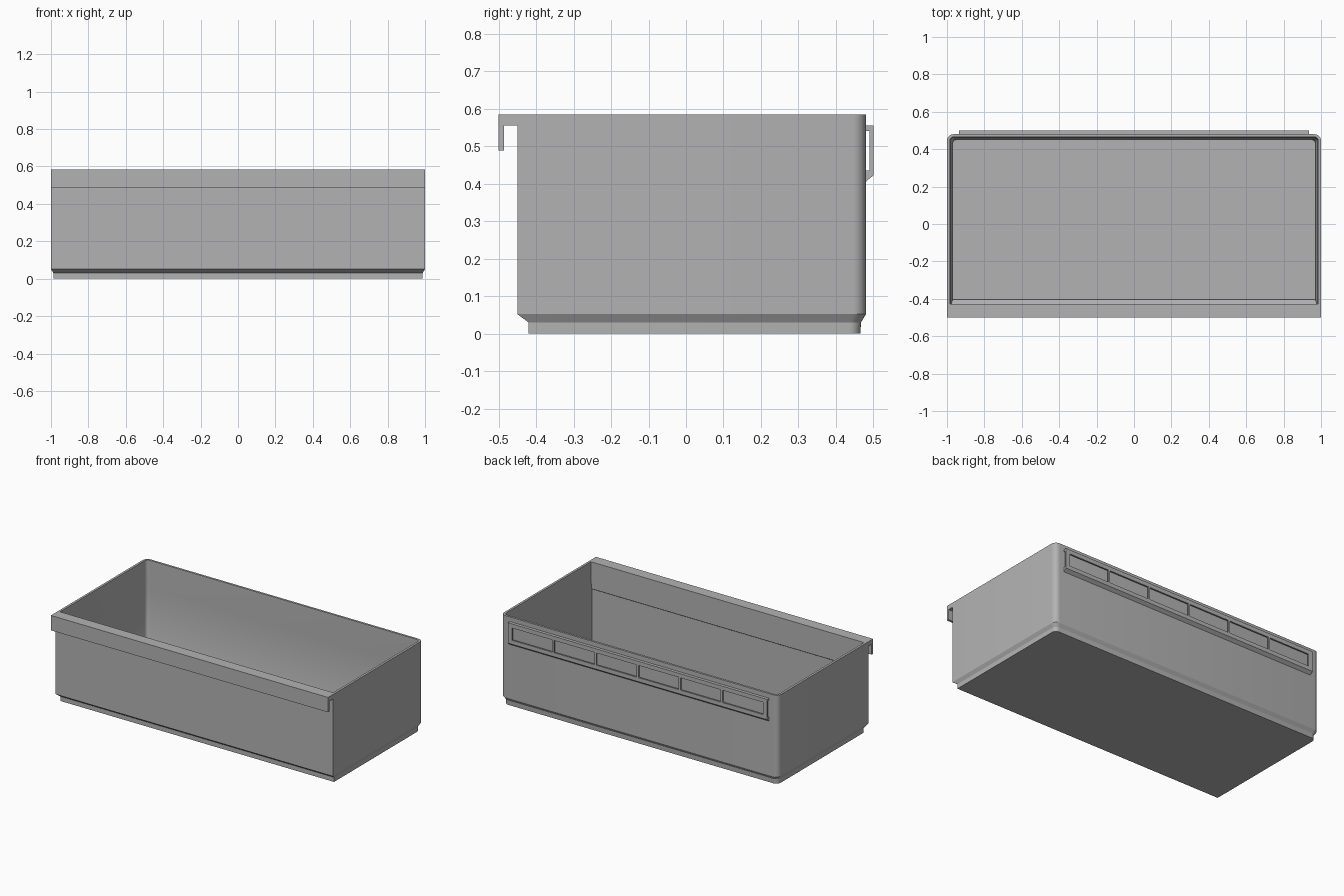
import bpy, bmesh, math

cube = bpy.data.objects.get("Cube")
if cube:
    bpy.data.objects.remove(cube)

grey = bpy.data.materials.new("bin grey")
grey.use_nodes = True
colour = (0.45, 0.45, 0.45, 1)
grey.diffuse_color = colour
grey.node_tree.nodes["Principled BSDF"].inputs["Base Color"].default_value = colour


def finish(name, bm):
    bmesh.ops.recalc_face_normals(bm, faces=bm.faces)
    mesh = bpy.data.meshes.new(name)
    bm.to_mesh(mesh)
    bm.free()
    mesh.materials.append(grey)
    obj = bpy.data.objects.new(name, mesh)
    bpy.context.collection.objects.link(obj)
    return obj


def outline(half_x, front, back, radius, steps=6):
    """Rectangle with square front corners and rounded back corners."""
    pts = [(-half_x, front), (half_x, front)]
    for side, start in ((1, 0), (-1, math.pi / 2)):
        for i in range(steps + 1):
            a = start + i / steps * math.pi / 2
            pts.append((side * (half_x - radius) + radius * math.cos(a),
                        back - radius + radius * math.sin(a)))
    return pts


def extrude_profile(name, profile, half_x):
    """Sweep a y-z profile along x."""
    bm = bmesh.new()
    face = bm.faces.new([bm.verts.new((-half_x, y, z)) for y, z in profile])
    new = bmesh.ops.extrude_face_region(bm, geom=[face])["geom"]
    bmesh.ops.translate(bm, vec=(2 * half_x, 0, 0),
                        verts=[v for v in new if isinstance(v, bmesh.types.BMVert)])
    return finish(name, bm)


def box(name, x0, x1, y0, y1, z0, z1):
    obj = extrude_profile(name, [(y0, z0), (y1, z0), (y1, z1), (y0, z1)], (x1 - x0) / 2)
    obj.location.x = (x0 + x1) / 2
    return obj


# Bin shell: outside from base to rim, then inside down to the floor
levels = [  # z, half width, front, back, corner radius
    (0.0, 0.987, -0.42, 0.465, 0.03),
    (0.03, 0.987, -0.42, 0.467, 0.03),
    (0.052, 1.0, -0.45, 0.48, 0.035),
    (0.585, 1.0, -0.45, 0.48, 0.035),
    (0.585, 0.985, -0.427, 0.466, 0.022),
    (0.41, 0.982, -0.427, 0.463, 0.022),
    (0.405, 0.982, -0.434, 0.463, 0.022),
    (0.065, 0.978, -0.43, 0.459, 0.022),
    (0.04, 0.97, -0.405, 0.451, 0.022),
    (0.02, 0.97, -0.405, 0.451, 0.022),
]
bm = bmesh.new()
rings = [[bm.verts.new((x, y, z)) for x, y in outline(w, f, b, r)]
         for z, w, f, b, r in levels]
for low, high in zip(rings, rings[1:]):
    for i in range(len(low)):
        j = (i + 1) % len(low)
        bm.faces.new((low[i], low[j], high[j], high[i]))
bm.faces.new(rings[0])
bm.faces.new(rings[-1])
shell = finish("bin_shell", bm)
bpy.context.view_layer.objects.active = shell
shell.select_set(True)
bpy.ops.object.shade_smooth_by_angle(angle=math.radians(25))

# Hooked lip along the front
extrude_profile("front_hook", [(-0.45, 0.585), (-0.5, 0.585), (-0.5, 0.488),
                               (-0.485, 0.488), (-0.485, 0.555), (-0.45, 0.555)], 1.0)

# Label holder on the back: rails, open slot and windowed plate
half = 0.935
extrude_profile("label_bottom_rail", [(0.479, 0.405), (0.5, 0.422), (0.5, 0.448),
                                      (0.49, 0.448), (0.49, 0.435), (0.479, 0.435)], half)
extrude_profile("label_top_rail", [(0.479, 0.555), (0.5, 0.555), (0.5, 0.528),
                                   (0.49, 0.528), (0.49, 0.54), (0.479, 0.54)], half)
windows = 6
end = 0.025
pitch = 2 * (half - end) / windows
for i in range(windows + 1):
    x = -half + end + i * pitch
    x0, x1 = x - 0.006, x + 0.006
    if i == 0:
        x0 = -half
    if i == windows:
        x1 = half
    box(f"label_divider_{i + 1}", x0, x1, 0.49, 0.5, 0.448, 0.528)
